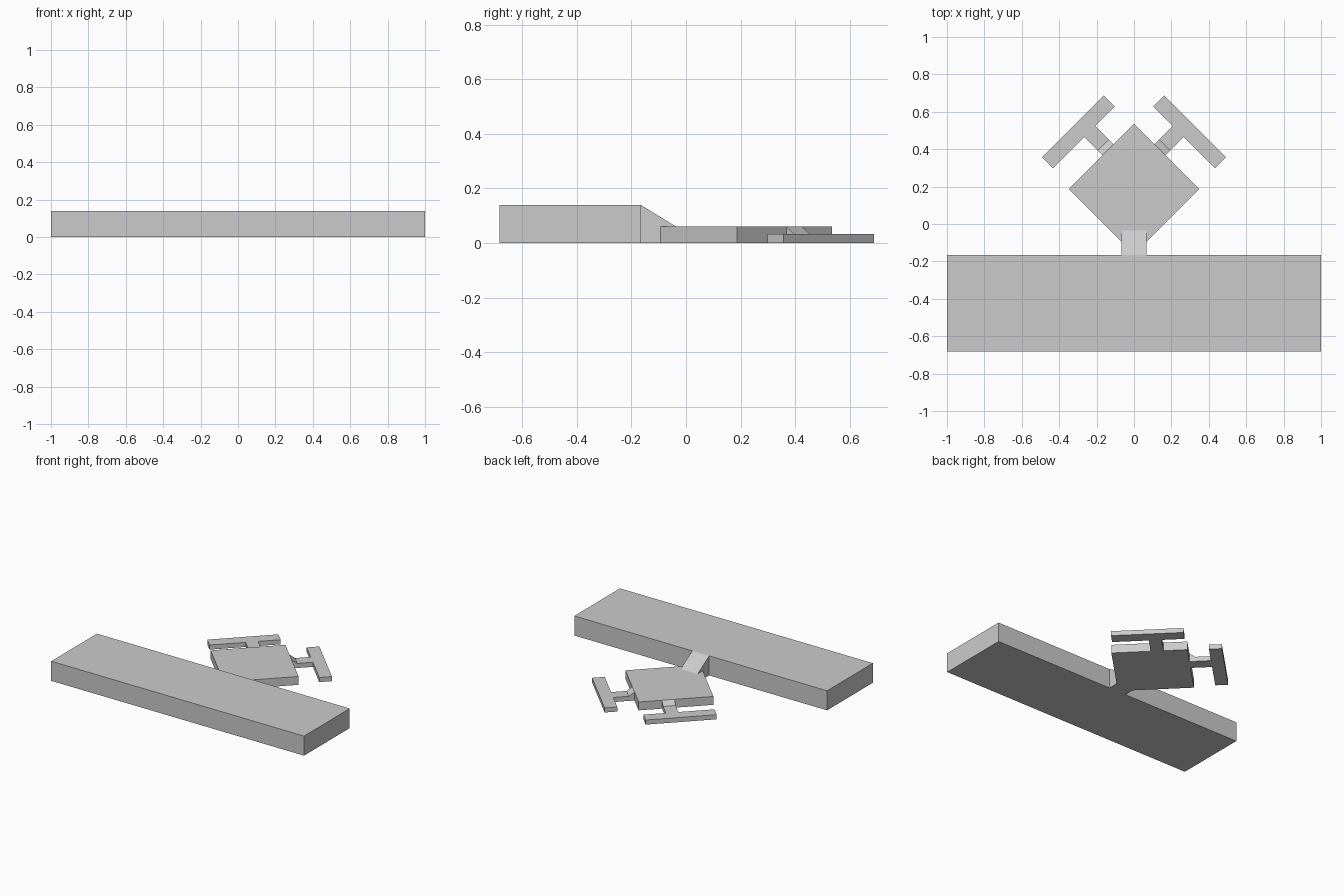
import bpy, bmesh
from mathutils import Vector

if "Cube" in bpy.data.objects:
    bpy.data.objects.remove(bpy.data.objects["Cube"])


def prism(name, ring, offset, mirror=False):
    """Extrude a planar ring of points by an offset; optionally mirror across x."""
    bm = bmesh.new()
    base = bm.faces.new([bm.verts.new(p) for p in ring])
    ext = bmesh.ops.extrude_face_region(bm, geom=[base], use_keep_orig=True)
    moved = [g for g in ext["geom"] if isinstance(g, bmesh.types.BMVert)]
    bmesh.ops.translate(bm, verts=moved, vec=offset)
    bmesh.ops.recalc_face_normals(bm, faces=bm.faces[:])
    mesh = bpy.data.meshes.new(name)
    bm.to_mesh(mesh)
    bm.free()
    obj = bpy.data.objects.new(name, mesh)
    bpy.context.collection.objects.link(obj)
    if mirror:
        m = obj.modifiers.new("Mirror", "MIRROR")
        m.use_mirror_merge = False
    return obj


def diag(s, d, z=0.0):
    """Point from diagonal coordinates s = x + y, d = x - y."""
    return Vector(((s + d) / 2, (s - d) / 2, z))


LOW, MID, HIGH = 0.033, 0.06, 0.14

# Long main block
prism("main_block", [(-1, -0.682, 0), (1, -0.682, 0), (1, -0.166, 0), (-1, -0.166, 0)],
      (0, 0, HIGH))

# Diamond platform
prism("diamond_platform", [(0, 0.535, 0), (-0.348, 0.187, 0), (0, -0.161, 0), (0.348, 0.187, 0)],
      (0, 0, MID))

# Sloped link between block and platform
prism("main_ramp", [(-0.067, -0.166, 0), (-0.067, -0.166, HIGH),
                    (-0.067, -0.035, MID), (-0.067, -0.035, 0)], (0.134, 0, 0))

# Low outer bars, one on each rear side
prism("outer_bar", [diag(0.732, -0.526), diag(0.85, -0.526), diag(0.85, 0.136), diag(0.732, 0.136)],
      (0, 0, LOW), mirror=True)

# Stems with a short ramp up to the platform
prism("stem", [diag(0.535, -0.317), diag(0.535, -0.317, MID), diag(0.588, -0.317, LOW),
               diag(0.732, -0.317, LOW), diag(0.732, -0.317)],
      diag(0, 0.117), mirror=True)
